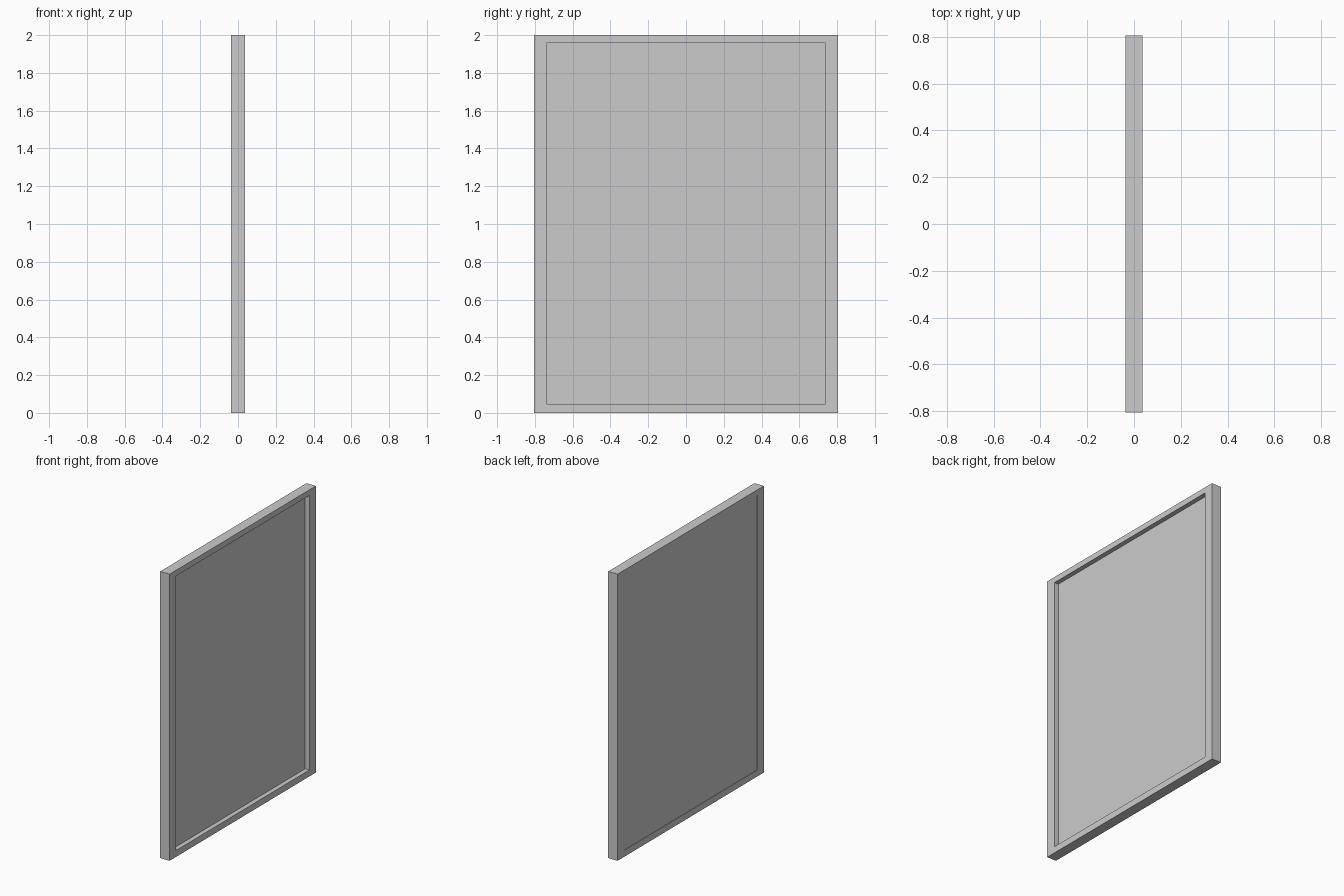
import bpy

if "Cube" in bpy.data.objects:
    bpy.data.objects.remove(bpy.data.objects["Cube"])


def box(name, x0, x1, y0, y1, z0, z1):
    bpy.ops.mesh.primitive_cube_add(size=1, location=((x0 + x1) / 2, (y0 + y1) / 2, (z0 + z1) / 2))
    ob = bpy.context.object
    ob.name = name
    ob.scale = (x1 - x0, y1 - y0, z1 - z0)
    bpy.ops.object.transform_apply(location=False, rotation=False, scale=True)
    return ob


HALF_T, HALF_W, HEIGHT = 0.036, 0.806, 2.0   # outer frame
IN_W, IN_Z0, IN_Z1 = 0.735, 0.045, 1.96      # opening

# Frame: one block with the opening cut through it
frame = box("frame", -HALF_T, HALF_T, -HALF_W, HALF_W, 0, HEIGHT)
cutter = box("opening_cutter", -0.2, 0.2, -IN_W, IN_W, IN_Z0, IN_Z1)
cut = frame.modifiers.new("opening", 'BOOLEAN')
cut.operation = 'DIFFERENCE'
cut.solver = 'EXACT'
cut.object = cutter
bpy.context.view_layer.objects.active = frame
bpy.ops.object.modifier_apply(modifier=cut.name)
bpy.data.objects.remove(cutter, do_unlink=True)

# Panel: recessed on the right face, almost flush on the left face
box("panel", -0.033, 0.004, -IN_W, IN_W, IN_Z0, IN_Z1)
